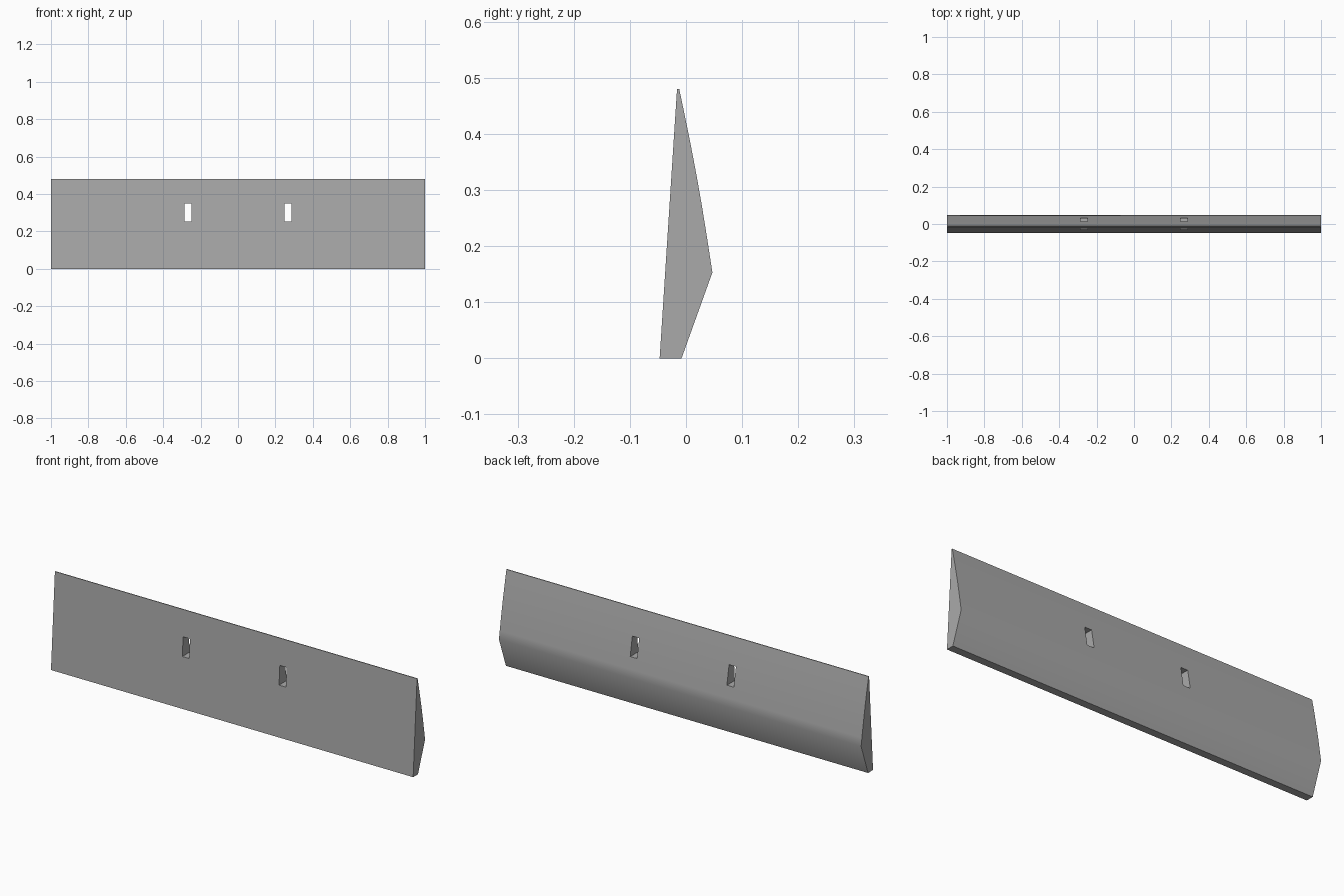
import bpy, bmesh, math

cube = bpy.data.objects.get("Cube")
if cube:
    bpy.data.objects.remove(cube, do_unlink=True)

# Single grey material
grey = bpy.data.materials.new("plain_grey")
grey.use_nodes = True
colour = (0.4, 0.4, 0.4, 1)
grey.diffuse_color = colour
grey.node_tree.nodes["Principled BSDF"].inputs["Base Color"].default_value = colour

HALF_LENGTH = 1.0


def ridge_curve(start, end, bulge, steps):
    """Slightly bowed back surface from the ridge up to the thin top edge."""
    points = []
    for i in range(steps + 1):
        t = i / steps
        y = start[0] + (end[0] - start[0]) * t + bulge * math.sin(math.pi * t)
        points.append((y, start[1] + (end[1] - start[1]) * t))
    return points


def extrude_profile(name, profile, x0, x1):
    bm = bmesh.new()
    face = bm.faces.new([bm.verts.new((x0, y, z)) for y, z in profile])
    result = bmesh.ops.extrude_face_region(bm, geom=[face])
    verts = [v for v in result["geom"] if isinstance(v, bmesh.types.BMVert)]
    bmesh.ops.translate(bm, verts=verts, vec=(x1 - x0, 0, 0))
    bmesh.ops.recalc_face_normals(bm, faces=bm.faces)
    mesh = bpy.data.meshes.new(name)
    bm.to_mesh(mesh)
    bm.free()
    mesh.materials.append(grey)
    obj = bpy.data.objects.new(name, mesh)
    bpy.context.collection.objects.link(obj)
    return obj


# Long wedge panel: flat front, foot, ridge and bowed back
profile = [(-0.047, 0), (-0.008, 0)]
profile += ridge_curve((0.047, 0.153), (-0.012, 0.48), 0.003, 8)
profile.append((-0.016, 0.48))
panel = extrude_profile("wedge_panel", profile, -HALF_LENGTH, HALF_LENGTH)
bpy.context.view_layer.objects.active = panel
panel.select_set(True)

# Two upright slots cut straight through
slot = [(-0.2, 0.252), (0.2, 0.252), (0.2, 0.348), (-0.2, 0.348)]
for side in (-1, 1):
    centre = side * 0.267
    cutter = extrude_profile("slot_cutter", slot, centre - 0.019, centre + 0.019)
    cutter.hide_render = True
    cut = panel.modifiers.new("slot", "BOOLEAN")
    cut.operation = "DIFFERENCE"
    cut.solver = "EXACT"
    cut.object = cutter
    bpy.ops.object.modifier_apply(modifier=cut.name)
    bpy.data.objects.remove(cutter, do_unlink=True)

bpy.ops.object.shade_smooth_by_angle(angle=math.radians(32))
